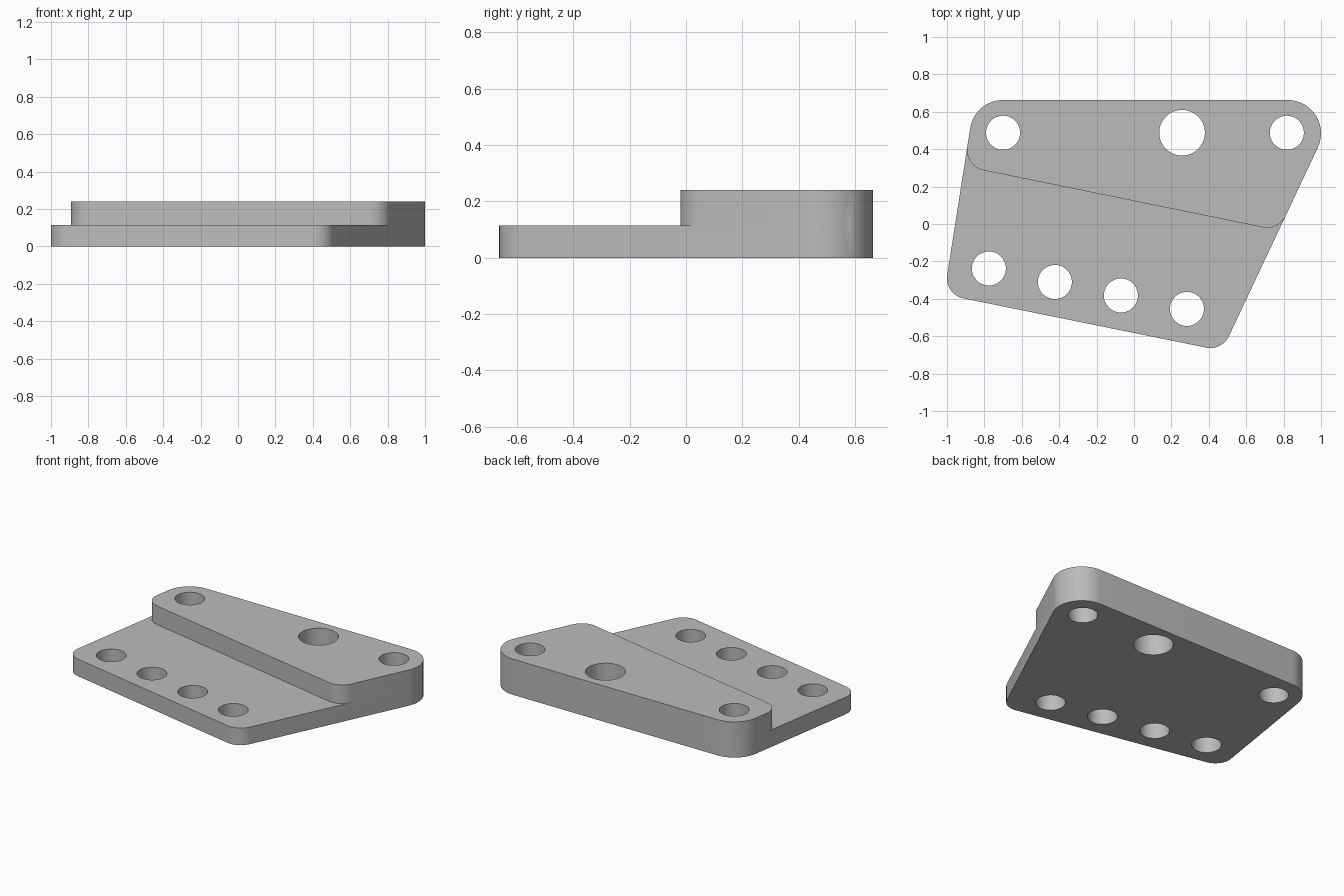
import bpy
import bmesh
from math import acos, atan2, cos, sin, pi, radians
from mathutils import Vector

cube = bpy.data.objects.get("Cube")
if cube:
    bpy.data.objects.remove(cube, do_unlink=True)

PLATE_TOP, PAD_TOP = 0.115, 0.24
CORNER = 0.11

grey = bpy.data.materials.new("plain grey")
grey.use_nodes = True
grey.diffuse_color = (0.5, 0.5, 0.5, 1)
grey.node_tree.nodes["Principled BSDF"].inputs["Base Color"].default_value = (0.5, 0.5, 0.5, 1)


def tangent_angle(a, b):
    """Direction of the outer normal of the edge joining two corner circles."""
    d = b[0] - a[0]
    return atan2(d.y, d.x) - acos((a[1] - b[1]) / d.length)


def polar(angle):
    return Vector((cos(angle), sin(angle)))


def corner_on_edge(a, b, y):
    """Corner circle at height y that touches the edge joining circles a and b."""
    n = polar(tangent_angle(a, b))
    along = Vector((-n.y, n.x))
    start = a[0] + n * (a[1] - CORNER)
    return start + along * ((y - start.y) / along.y), CORNER


def rounded_outline(corners, steps=14):
    points = []
    for i, c in enumerate(corners):
        first = tangent_angle(corners[i - 1], c)
        last = tangent_angle(c, corners[(i + 1) % len(corners)])
        sweep = (last - first) % (2 * pi)
        points += [c[0] + polar(first + sweep * k / steps) * c[1] for k in range(steps + 1)]
    return points


def prism(name, points, bottom, top):
    bm = bmesh.new()
    face = bm.faces.new([bm.verts.new((p.x, p.y, bottom)) for p in points])
    new = bmesh.ops.extrude_face_region(bm, geom=[face])["geom"]
    verts = [v for v in new if isinstance(v, bmesh.types.BMVert)]
    bmesh.ops.translate(bm, verts=verts, vec=(0, 0, top - bottom))
    bmesh.ops.recalc_face_normals(bm, faces=bm.faces)
    mesh = bpy.data.meshes.new(name)
    bm.to_mesh(mesh)
    bm.free()
    mesh.materials.append(grey)
    obj = bpy.data.objects.new(name, mesh)
    bpy.context.collection.objects.link(obj)
    return obj


def combine(target, tool, operation):
    mod = target.modifiers.new("combine", "BOOLEAN")
    mod.operation, mod.solver, mod.object = operation, "EXACT", tool
    bpy.context.view_layer.objects.active = target
    bpy.ops.object.modifier_apply(modifier=mod.name)
    bpy.data.objects.remove(tool, do_unlink=True)


# Corner circles of the base plate, counter-clockwise
front_left = (Vector((-0.89, -0.29)), CORNER)
front_right = (Vector((0.408, -0.553)), CORNER)
back_right = (Vector((0.822, 0.485)), 0.178)
back_left = (Vector((-0.70, 0.485)), 0.178)

# Base plate with the raised pad along its back
body = prism("stepped_mounting_plate",
             rounded_outline([front_left, front_right, back_right, back_left]), 0, PLATE_TOP)
pad = prism("raised_pad", rounded_outline([
    corner_on_edge(back_left, front_left, 0.395),
    corner_on_edge(front_right, back_right, 0.09),
    back_right, back_left]), PLATE_TOP, PAD_TOP)
combine(body, pad, "UNION")

# Through holes: three in the pad, a slanted row of four in the plate
holes = [(-0.70, 0.488, 0.091), (0.257, 0.488, 0.122), (0.817, 0.488, 0.091)]
holes += [(-0.776 + 0.353 * i, -0.238 - 0.072 * i, 0.091) for i in range(4)]
for x, y, r in holes:
    circle = [Vector((x, y)) + polar(2 * pi * k / 64) * r for k in range(64)]
    combine(body, prism("hole_cutter", circle, -0.1, PAD_TOP + 0.1), "DIFFERENCE")

# Smooth round walls, sharp rims
bpy.ops.object.select_all(action="DESELECT")
body.select_set(True)
bpy.context.view_layer.objects.active = body
bpy.ops.object.shade_smooth_by_angle(angle=radians(30))
